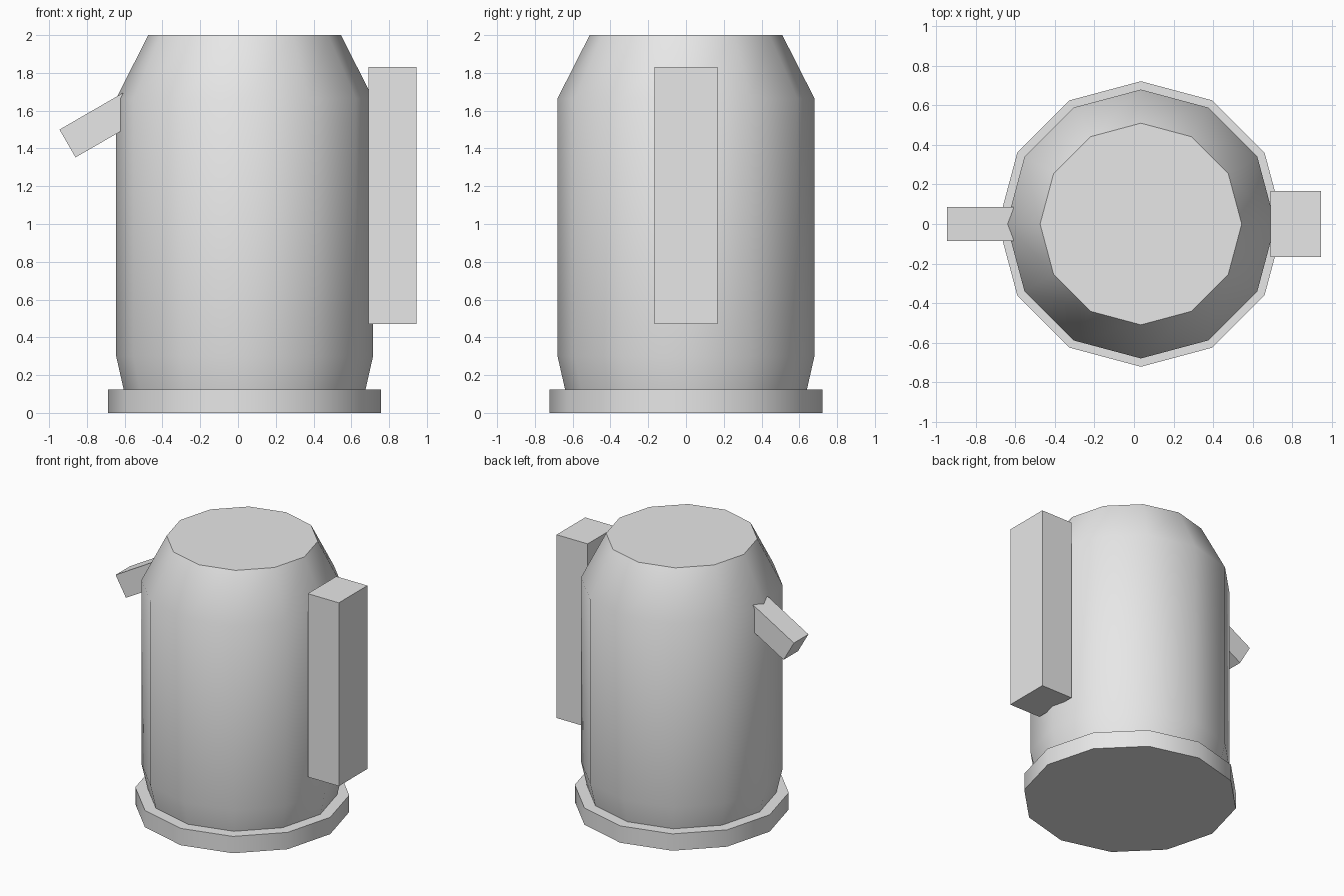
import bpy, math

if "Cube" in bpy.data.objects:
    bpy.data.objects.remove(bpy.data.objects["Cube"])

grey = bpy.data.materials.new("light_grey")
grey.diffuse_color = (0.8, 0.8, 0.8, 1)
grey.use_nodes = True
grey.node_tree.nodes["Principled BSDF"].inputs["Base Color"].default_value = grey.diffuse_color

CENTRE_X = 0.035
SIDES = 12


def add_part(name, verts, faces):
    mesh = bpy.data.meshes.new(name)
    mesh.from_pydata(verts, [], faces)
    mesh.materials.append(grey)
    obj = bpy.data.objects.new(name, mesh)
    bpy.context.collection.objects.link(obj)
    return obj


def lathe(name, profile):
    """Closed twelve-sided solid from (radius, height) rings, bottom to top."""
    verts, faces = [], []
    for r, z in profile:
        for i in range(SIDES):
            a = math.tau * i / SIDES
            verts.append((CENTRE_X + r * math.cos(a), r * math.sin(a), z))
    for k in range(len(profile) - 1):
        for i in range(SIDES):
            j = (i + 1) % SIDES
            a, b = k * SIDES, (k + 1) * SIDES
            faces.append((a + i, a + j, b + j, b + i))
    last = (len(profile) - 1) * SIDES
    faces.append(tuple(reversed(range(SIDES))))
    faces.append(tuple(range(last, last + SIDES)))
    obj = add_part(name, verts, faces)
    bpy.ops.object.select_all(action='DESELECT')
    obj.select_set(True)
    bpy.context.view_layer.objects.active = obj
    bpy.ops.object.shade_smooth_by_angle(angle=math.radians(40))
    return obj


def box(name, size, location, tilt=0.0):
    x, y, z = (s / 2 for s in size)
    verts = [(sx * x, sy * y, sz * z) for sz in (-1, 1)
             for sx, sy in ((-1, -1), (1, -1), (1, 1), (-1, 1))]
    faces = [(3, 2, 1, 0), (4, 5, 6, 7)]
    faces += [(i, (i + 1) % 4, (i + 1) % 4 + 4, i + 4) for i in range(4)]
    obj = add_part(name, verts, faces)
    obj.location = location
    obj.rotation_euler.y = tilt
    return obj


# Base disc and tapered jug body
lathe("base", [(0.722, 0), (0.722, 0.125)])
lathe("body", [(0.637, 0.11), (0.68, 0.30), (0.68, 1.665), (0.51, 2.0)])

# Upright block handle on the right
box("handle", (0.255, 0.335, 1.36), (0.8175, 0, 1.15))

# Short spout on the left, sloping down and outwards
box("spout", (0.387, 0.17, 0.17), (-0.735, 0, 1.523), -math.radians(30))
